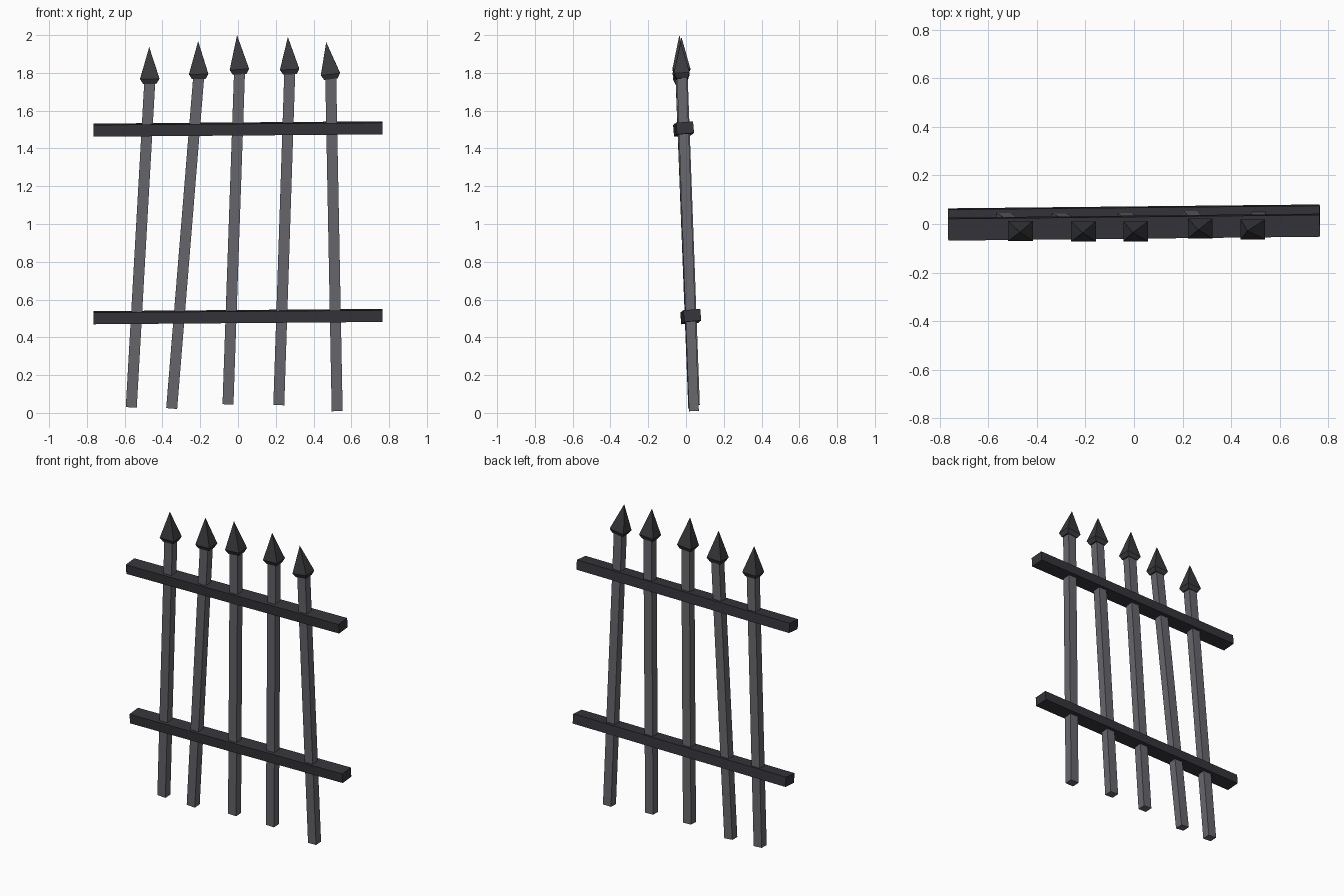
import bpy, bmesh
from mathutils import Vector, Matrix, Euler

if "Cube" in bpy.data.objects:
    bpy.data.objects.remove(bpy.data.objects["Cube"])


def material(name, rgb):
    m = bpy.data.materials.new(name)
    m.diffuse_color = (*rgb, 1)
    m.use_nodes = True
    m.node_tree.nodes["Principled BSDF"].inputs["Base Color"].default_value = m.diffuse_color
    return m


IRON = material("grey iron", (0.135, 0.135, 0.152))
RAIL = material("dark rail", (0.036, 0.035, 0.043))
TIP = material("dark spike", (0.042, 0.043, 0.048))


def finish(bm, name, mat):
    bmesh.ops.recalc_face_normals(bm, faces=bm.faces)
    mesh = bpy.data.meshes.new(name)
    bm.to_mesh(mesh)
    bm.free()
    mesh.materials.append(mat)
    bpy.context.collection.objects.link(bpy.data.objects.new(name, mesh))


def loft(name, mat, start, axis, rings):
    """Rectangular rings (distance, width, depth) along a leaning axis."""
    axis = axis.normalized()
    side = (Vector((1, 0, 0)) - axis * axis.x).normalized()
    back = axis.cross(side)
    bm = bmesh.new()
    loops = []
    for d, w, t in rings:
        c = start + axis * d
        corners = [(0, 0)] if w == 0 else [(-1, -1), (1, -1), (1, 1), (-1, 1)]
        loops.append([bm.verts.new(c + side * sx * w / 2 + back * sy * t / 2)
                      for sx, sy in corners])
    for a, b in zip(loops, loops[1:]):
        for i in range(4):
            j = (i + 1) % 4
            bm.faces.new((a[i], a[j], b[0]) if len(b) == 1 else (a[i], a[j], b[j], b[i]))
    for ring in (loops[0], loops[-1]):
        if len(ring) == 4:
            bm.faces.new(ring)
    finish(bm, name, mat)


# Leaning bars: foot, head and spike tip positions
bars = [
    ((-.565, .040, .030), (-.467, -.028, 1.755), (-.470, -.034, 1.937)),
    ((-.351, .038, .024), (-.208, -.030, 1.780), (-.211, -.036, 1.968)),
    ((-.053, .040, .046), (.008, -.030, 1.805), (-.005, -.035, 2.000)),
    ((.216, .047, .042), (.274, -.018, 1.805), (.264, -.024, 1.990)),
    ((.525, .042, .010), (.491, -.022, 1.780), (.467, -.028, 1.963)),
]
for n, points in enumerate(bars, 1):
    foot, head, tip = map(Vector, points)
    length = (head - foot).length
    loft(f"bar_{n}", IRON, foot, head - foot,
         [(0, .058, .052), (length, .058, .052)])
    # Pyramid spike with a short undercut below its rim
    axis = tip - head
    base = head - axis.normalized() * .012
    loft(f"spike_{n}", TIP, base, axis,
         [(0, .072, .060), (.026, .102, .083), ((tip - base).length, 0, 0)])

# Cross rails, slightly rolled and skewed
for name, y, z in (("lower_rail", .025, .510), ("upper_rail", -.013, 1.503)):
    bm = bmesh.new()
    rot = Euler((.085, -.008, .0105)).to_matrix().to_4x4()
    bmesh.ops.create_cube(bm, size=1, matrix=Matrix.Translation((0, y, z)) @ rot
                          @ Matrix.Diagonal((1.53, .09, .062, 1)))
    finish(bm, name, RAIL)
